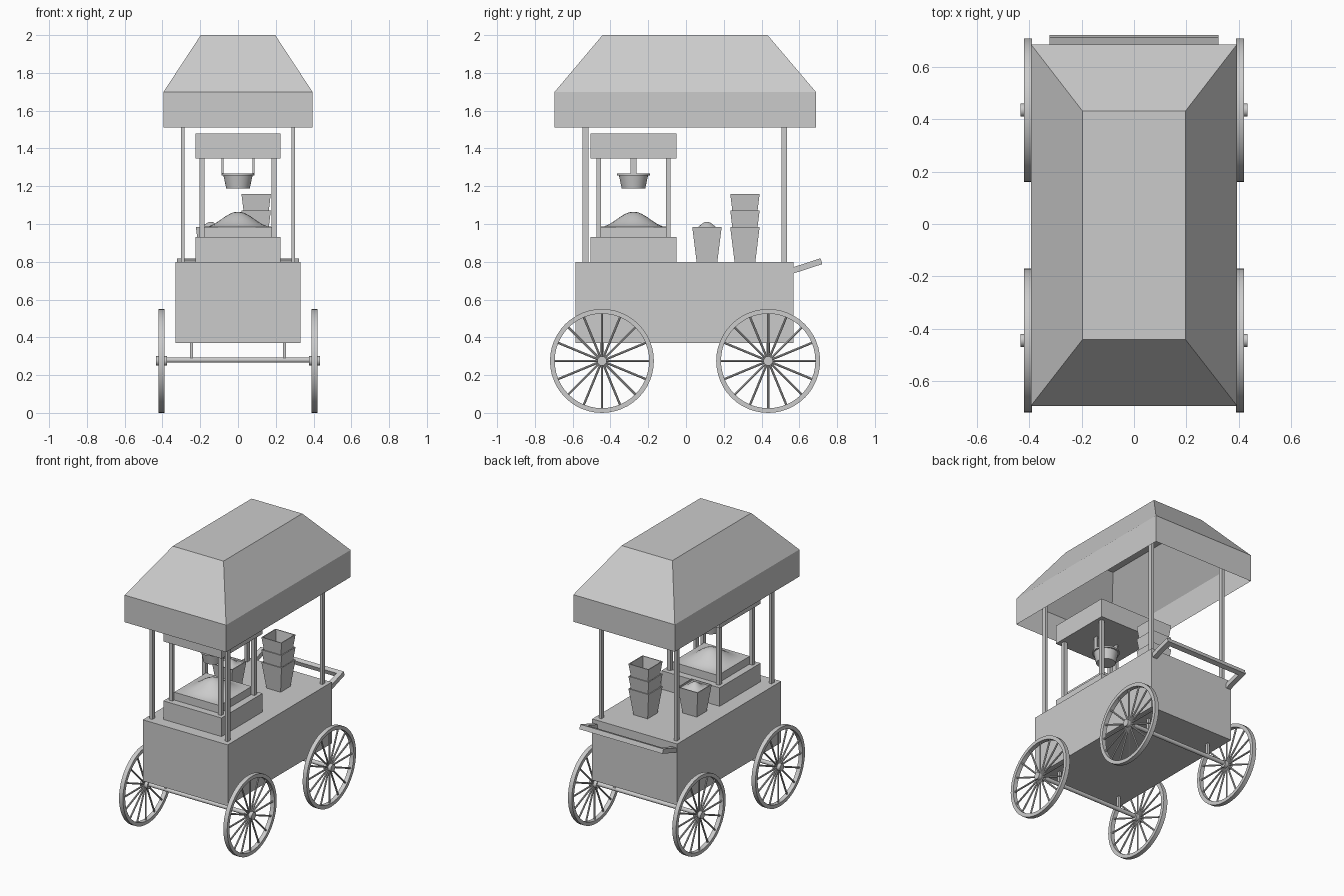
import bpy, bmesh, math
from mathutils import Vector, Matrix

if "Cube" in bpy.data.objects:
    bpy.data.objects.remove(bpy.data.objects["Cube"])


def finish(name, bm, smooth=False):
    bmesh.ops.recalc_face_normals(bm, faces=bm.faces)
    me = bpy.data.meshes.new(name)
    bm.to_mesh(me)
    bm.free()
    ob = bpy.data.objects.new(name, me)
    bpy.context.collection.objects.link(ob)
    if smooth:
        bpy.ops.object.select_all(action='DESELECT')
        ob.select_set(True)
        bpy.context.view_layer.objects.active = ob
        bpy.ops.object.shade_smooth_by_angle(angle=math.radians(35))
    return ob


def add_box(bm, x0, x1, y0, y1, z0, z1):
    m = Matrix.Translation(((x0 + x1) / 2, (y0 + y1) / 2, (z0 + z1) / 2))
    m = m @ Matrix.Diagonal((x1 - x0, y1 - y0, z1 - z0, 1))
    return bmesh.ops.create_cube(bm, size=1, matrix=m)['verts']


def box(name, *dims):
    bm = bmesh.new()
    add_box(bm, *dims)
    return finish(name, bm)


def lathe(bm, profile, matrix, steps=40, closed=True):
    """Spin (radius, height) points about local z."""
    vs = [bm.verts.new((r, 0, h)) for r, h in profile]
    es = [bm.edges.new(p) for p in zip(vs, vs[1:])]
    if closed:
        es.append(bm.edges.new((vs[-1], vs[0])))
    before = set(bm.verts) - set(vs)
    bmesh.ops.spin(bm, geom=vs + es, cent=(0, 0, 0), axis=(0, 0, 1),
                   angle=2 * math.pi, steps=steps)
    new = [v for v in bm.verts if v not in before]
    bmesh.ops.remove_doubles(bm, verts=new, dist=1e-5)
    new = [v for v in bm.verts if v not in before]
    bmesh.ops.transform(bm, matrix=matrix, verts=new)


def loft(bm, rings, cap_first=False, cap_last=False):
    """Join rectangles given as (x0, x1, y0, y1, z)."""
    loops = [[bm.verts.new(p) for p in ((a, c, z), (b, c, z), (b, d, z), (a, d, z))]
             for a, b, c, d, z in rings]
    for lo, hi in zip(loops, loops[1:]):
        for i in range(4):
            j = (i + 1) % 4
            bm.faces.new((lo[i], lo[j], hi[j], hi[i]))
    if cap_first:
        bm.faces.new(loops[0][::-1])
    if cap_last:
        bm.faces.new(loops[-1])


def mound(name, x, y, half, base, rim, rise):
    """Square heap with a bell-shaped top and straight skirt."""
    bm = bmesh.new()
    bmesh.ops.create_grid(bm, x_segments=16, y_segments=16, size=half)
    edges = [e for e in bm.edges if e.is_boundary]
    bell = lambda t: (1 + math.cos(math.pi * t / half)) / 2
    for v in bm.verts:
        v.co.z = rim + rise * bell(v.co.x) * bell(v.co.y)
    skirt = bmesh.ops.extrude_edge_only(bm, edges=edges)['geom']
    for v in skirt:
        if isinstance(v, bmesh.types.BMVert):
            v.co.z = base
    bmesh.ops.translate(bm, verts=bm.verts, vec=(x, y, 0))
    return finish(name, bm, True)


# Cart body
box("cart_body", -.33, .33, -.585, .569, .37, .80)

# Canopy: hollow skirt and hipped roof
bm = bmesh.new()
loft(bm, [(-.394, .394, -.695, .687, 1.51), (-.394, .394, -.695, .687, 1.70),
          (-.197, .197, -.442, .432, 2.0)], cap_last=True)
finish("canopy", bm)

# Canopy posts
for sx in (-1, 1):
    for y in (-.532, .52):
        x = sx * .293
        box("canopy_post", x - .01, x + .01, y - .015, y + .015, .80, 1.70)

# Wheels, axles and struts
for y in (-.445, .435):
    for sx in (-1, 1):
        turn = Matrix.Translation((sx * .405, y, .275)) @ Matrix.Rotation(math.pi / 2, 4, 'Y')
        bm = bmesh.new()
        lathe(bm, [(.25, -.015), (.275, -.015), (.275, .015), (.25, .015)], turn, 48)
        bmesh.ops.create_cone(bm, cap_ends=True, segments=20, radius1=.025, radius2=.025,
                              depth=.058, matrix=turn)
        for i in range(16):
            m = turn @ Matrix.Rotation(i * math.pi / 8, 4, 'Z') \
                @ Matrix.Translation((.137, 0, 0)) @ Matrix.Rotation(math.pi / 2, 4, 'Y')
            bmesh.ops.create_cone(bm, cap_ends=False, segments=8, radius1=.006,
                                  radius2=.006, depth=.236, matrix=m)
        finish("wheel", bm, True)
        x = sx * .246
        box("axle_strut", x - .008, x + .008, y - .01, y + .01, .28, .37)
    bm = bmesh.new()
    bmesh.ops.create_cone(bm, cap_ends=True, segments=20, radius1=.014, radius2=.014, depth=.80,
                          matrix=Matrix.Translation((0, y, .28)) @ Matrix.Rotation(math.pi / 2, 4, 'Y'))
    finish("axle", bm, True)

# Push handle: two sloping arms and a cross bar
bm = bmesh.new()
add_box(bm, -.323, -.288, -.02, .165, -.016, .016)
add_box(bm, .288, .323, -.02, .165, -.016, .016)
add_box(bm, -.323, .323, .133, .165, -.016, .016)
bmesh.ops.transform(bm, verts=bm.verts,
                    matrix=Matrix.Translation((0, .56, .752)) @ Matrix.Rotation(math.radians(18), 4, 'X'))
finish("push_handle", bm)

# Popcorn machine: base, top and corner posts
MY = -.278
box("machine_base", -.226, .226, MY - .227, MY + .227, .80, .93)
box("machine_top", -.226, .226, MY - .227, MY + .227, 1.347, 1.478)
for x in (-.19, .19):
    for y in (MY - .184, MY + .184):
        box("machine_post", x - .013, x + .013, y - .013, y + .013, .93, 1.347)
mound("popcorn_heap", 0, MY, .177, .93, .985, .08)

# Kettle and its hangers
bm = bmesh.new()
lathe(bm, [(0, 1.187), (.062, 1.187), (.077, 1.257), (.087, 1.257), (.087, 1.268),
           (.07, 1.268), (.056, 1.195), (0, 1.195)],
      Matrix.Translation((0, MY, 0)), 32, closed=False)
finish("kettle", bm, True)
for x in (-.083, .083):
    box("kettle_hanger", x - .005, x + .005, MY - .015, MY + .015, 1.258, 1.347)


# Square tapered cups
def cup(x, y, z):
    bm = bmesh.new()
    ring = lambda h, dz: (x - h, x + h, y - h, y + h, z + dz)
    loft(bm, [ring(.055, 0), ring(.078, .185), ring(.072, .185), ring(.05, .008)], True, True)
    return finish("cup", bm)


for i in range(3):
    cup(.096, .312, .80 + i * .0875)
cup(-.145, .111, .80)
mound("cup_popcorn", -.145, .111, .071, .95, .975, .037)
